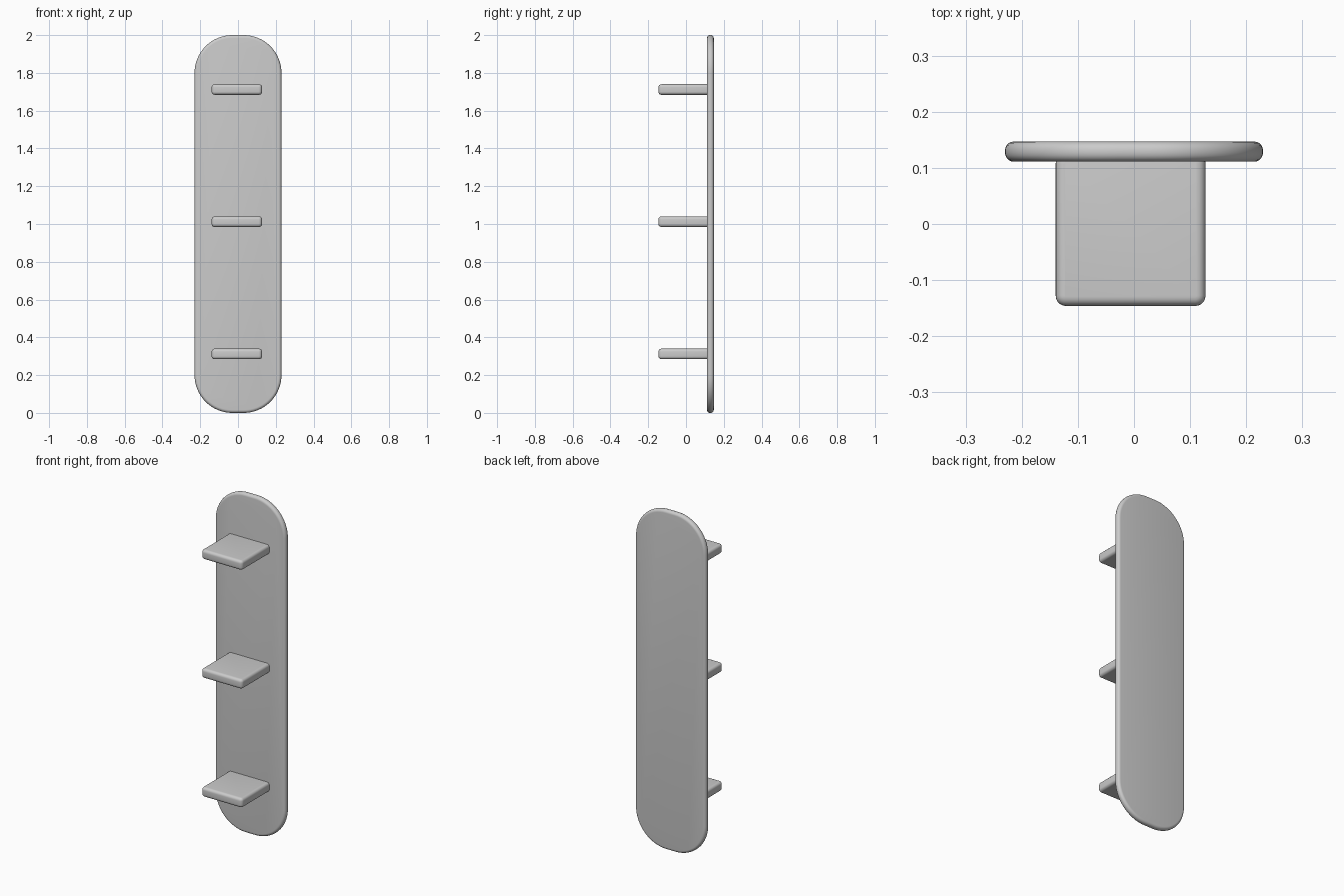
import bpy, bmesh, math
from mathutils import Vector

if "Cube" in bpy.data.objects:
    bpy.data.objects.remove(bpy.data.objects["Cube"], do_unlink=True)

# Single plain grey finish
grey = bpy.data.materials.new("plain grey")
grey.use_nodes = True
colour = (0.6, 0.6, 0.6, 1.0)
grey.diffuse_color = colour
grey.node_tree.nodes["Principled BSDF"].inputs["Base Color"].default_value = colour


def rounded_slab(name, size, axis, radius, steps, bevel, centre):
    """Slab with rounded outline, extruded along axis ('Y' or 'Z') and softened edges."""
    width, height, depth = size
    outline = []
    for k, (sx, sy) in enumerate([(1, 1), (-1, 1), (-1, -1), (1, -1)]):
        cx, cy = sx * (width / 2 - radius), sy * (height / 2 - radius)
        for i in range(steps + 1):
            a = math.radians(90 * (k + i / steps))
            outline.append((cx + radius * math.cos(a), cy + radius * math.sin(a)))

    def place(u, v, w):
        return Vector((u, -w, v)) if axis == 'Y' else Vector((u, v, w))

    bm = bmesh.new()
    base = bm.faces.new([bm.verts.new(place(u, v, -depth / 2)) for u, v in outline])
    top = bmesh.ops.extrude_face_region(bm, geom=[base])["geom"]
    bmesh.ops.translate(bm, vec=place(0, 0, depth),
                        verts=[g for g in top if isinstance(g, bmesh.types.BMVert)])
    bmesh.ops.recalc_face_normals(bm, faces=bm.faces)
    mesh = bpy.data.meshes.new(name)
    bm.to_mesh(mesh)
    bm.free()
    mesh.materials.append(grey)
    ob = bpy.data.objects.new(name, mesh)
    ob.location = centre
    bpy.context.collection.objects.link(ob)

    # Soft rim
    mod = ob.modifiers.new("soft rim", 'BEVEL')
    mod.width = bevel
    mod.segments = 5
    mod.limit_method = 'ANGLE'
    mod.angle_limit = math.radians(60)

    bpy.ops.object.select_all(action='DESELECT')
    ob.select_set(True)
    bpy.context.view_layer.objects.active = ob
    bpy.ops.object.modifier_apply(modifier=mod.name)
    bpy.ops.object.shade_smooth_by_angle(angle=math.radians(35))
    return ob


# Tall back panel with large rounded corners
rounded_slab("back_panel", (0.46, 2.0, 0.036), 'Y', 0.2, 16, 0.016, (0, 0.129, 1.0))

# Three shelves, their rear edges sunk into the panel
for name, z in [("lower_shelf", 0.312), ("middle_shelf", 1.012), ("upper_shelf", 1.712)]:
    rounded_slab(name, (0.267, 0.272, 0.056), 'Z', 0.018, 5, 0.016, (-0.006, -0.01, z))
